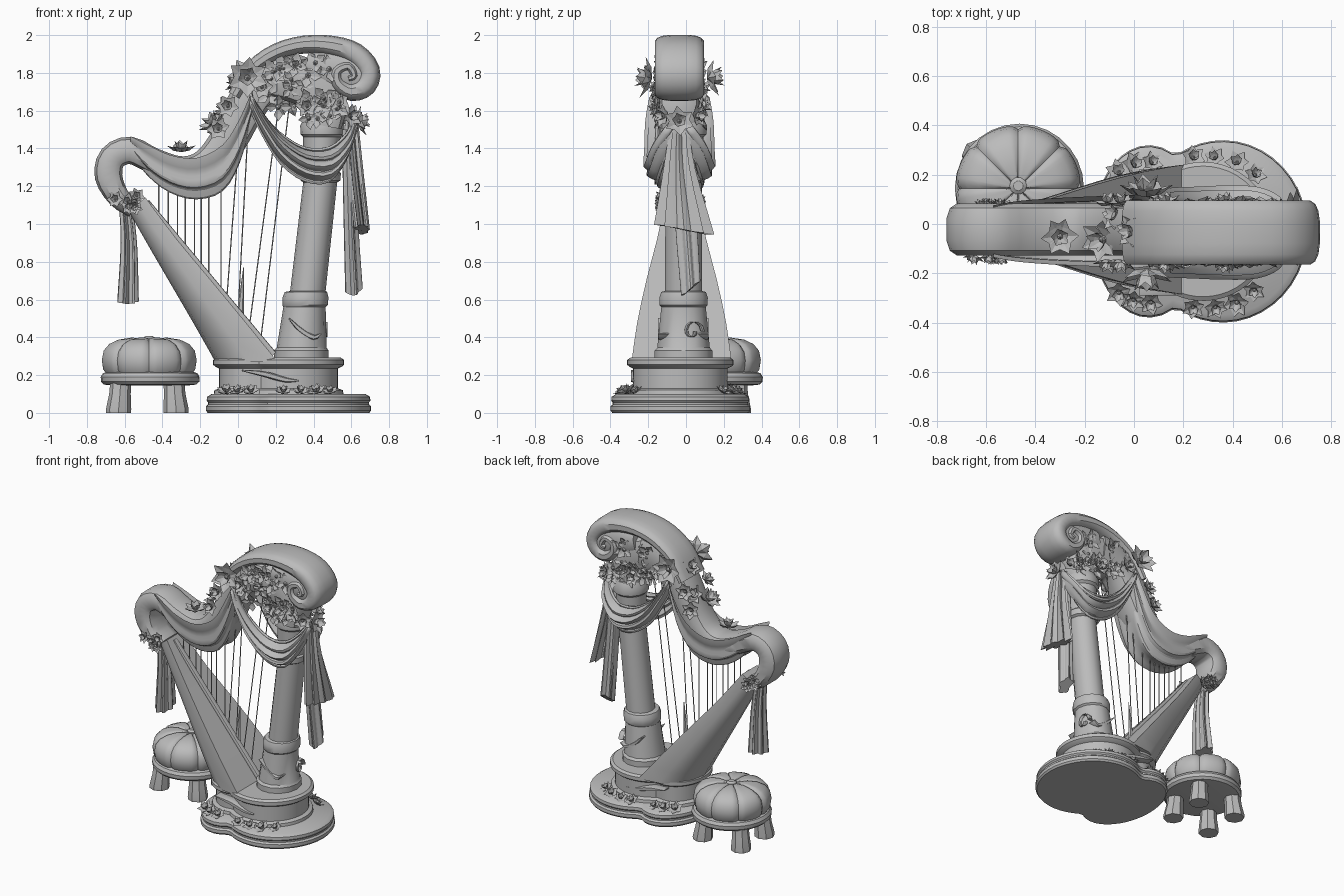
import bpy, bmesh, math, random
from mathutils import Vector

if "Cube" in bpy.data.objects:
    bpy.data.objects.remove(bpy.data.objects["Cube"])
random.seed(4)
YC = -0.035
stone = bpy.data.materials.new("stone_grey")
stone.diffuse_color = (0.5, 0.5, 0.5, 1)
stone.use_nodes = True
stone.node_tree.nodes["Principled BSDF"].inputs["Base Color"].default_value = stone.diffuse_color


def add(name, verts, faces, angle=35):
    me = bpy.data.meshes.new(name)
    me.from_pydata([tuple(v) for v in verts], [], faces)
    bm = bmesh.new()
    bm.from_mesh(me)
    bmesh.ops.recalc_face_normals(bm, faces=bm.faces)
    bm.to_mesh(me)
    bm.free()
    me.materials.append(stone)
    ob = bpy.data.objects.new(name, me)
    bpy.context.collection.objects.link(ob)
    bpy.ops.object.select_all(action='DESELECT')
    ob.select_set(True)
    bpy.context.view_layer.objects.active = ob
    if angle:
        bpy.ops.object.shade_smooth_by_angle(angle=math.radians(angle))
    return ob


def loft(name, rows, closed=True, angle=35):
    n = len(rows[0])
    faces = []
    for i in range(len(rows) - 1):
        for j in range(n if closed else n - 1):
            k = (j + 1) % n
            faces.append((i*n + j, i*n + k, (i+1)*n + k, (i+1)*n + j))
    if closed:
        faces += [tuple(range(n)), tuple(range((len(rows)-1)*n, len(rows)*n))]
    return add(name, [p for r in rows for p in r], faces, angle)


def spline(pts, k=4):
    # Catmull-Rom through tuples of any length
    P = [Vector(p) for p in pts]
    P = [2*P[0] - P[1]] + P + [2*P[-1] - P[-2]]
    out = []
    for i in range(1, len(P) - 2):
        a, b, c, d = P[i-1:i+3]
        for s in range(k):
            t = s / k
            out.append(0.5*(2*b + (c-a)*t + (2*a-5*b+4*c-d)*t*t + (3*b-a-3*c+d)*t**3))
    return out + [P[-2]]


def spow(v, e):
    return math.copysign(abs(v)**e, v)


def sweep(name, pts, half_w, yc=YC, n=12, e=0.55, k=3):
    # rounded-box section along a path of (x, z, half thickness)
    path, rows = spline(pts, k), []
    for i, p in enumerate(path):
        t = path[min(i+1, len(path)-1)] - path[max(i-1, 0)]
        t = Vector((t.x, t.y)).normalized()
        row = []
        for j in range(n):
            a = math.tau*(j + .5)/n
            u, w = spow(math.sin(a), e)*p.z, spow(math.cos(a), e)*half_w
            row.append((p.x - t.y*u, yc + w, p.y + t.x*u))
        rows.append(row)
    return loft(name, rows)


def ring(cx, cy, z, rx, ry, n=12, lobes=0, amp=0, slant=0):
    return [(cx + rx*(1 + amp*math.cos(lobes*a))*math.cos(a),
             cy + ry*(1 + amp*math.cos(lobes*a))*math.sin(a), z + slant*math.sin(a))
            for a in (math.tau*j/n for j in range(n))]


# two-lobed base: outline is the outer edge of two overlapping ellipses
def lobed(z, ells, grow, n=56):
    row, ox = [], 0.19
    for j in range(n):
        a = math.tau*j/n
        c, s, best = math.cos(a), math.sin(a), 0
        for cx, rx, ry in ells:
            rx, ry, d = rx + grow, ry + grow, ox - cx
            A, B, C = (c/rx)**2 + (s/ry)**2, d*c/rx**2, (d/rx)**2 - 1
            D = B*B - A*C
            if D > 0:
                best = max(best, (-B + math.sqrt(D))/A)
        row.append((ox + best*c, YC + 0.005 + best*s, z))
    return row


FOOT = [(0.36, 0.345, 0.37), (0.06, 0.23, 0.35)]
DRUM = [(0.28, 0.25, 0.25), (0.06, 0.16, 0.20)]
loft("foot_slab", [lobed(z, FOOT, g) for z, g in
     [(0, -.01), (.012, 0), (.035, 0), (.045, -.012), (.055, -.012), (.065, -.004), (.085, -.006), (.10, -.03)]])
loft("plinth_drum", [lobed(z, DRUM, g) for z, g in
     [(.09, .03), (.12, .025), (.13, 0), (.235, 0), (.245, .02), (.255, .032), (.28, .032), (.292, .015)]])

# leaning column with mouldings
COL = [(.28, .335, .145), (.33, .335, .145), (.345, .337, .132), (.56, .352, .112), (.57, .355, .12),
       (.61, .357, .122), (.64, .36, .112), (.645, .37, .094), (1.22, .435, .09), (1.23, .437, .105),
       (1.27, .44, .105), (1.28, .44, .095), (1.46, .445, .1), (1.475, .447, .115), (1.52, .447, .118), (1.56, .45, .1)]
loft("column", [ring(cx, YC + .022, z, r, r*1.08, 14) for z, cx, r in COL])

# tapered soundbox: flat string side, rounded back, flaring towards the base
rows = []
for lx, lz, rx, rz, w in spline([(-.58, 1.07, -.49, 1.14, .085), (-.46, .86, -.325, .92, .13),
                                 (-.32, .62, -.15, .71, .185), (-.21, .43, .04, .48, .235), (-.12, .27, .21, .27, .265)], 2):
    row = []
    for j in range(9):
        a = math.pi*j/8
        s = math.sin(a)**.8 if 0 < j < 8 else 0
        row.append((rx + (lx-rx)*s, YC + .012 + w*math.cos(a), rz + (lz-rz)*s))
    rows.append(row)
loft("soundbox", rows)
sweep("string_rail", [(-.48, 1.12, .012), (-.15, .72, .014), (.19, .31, .016)], .02)

# neck, curled shoulder and scroll
sweep("neck", [(-.55, 1.08, .05), (-.63, 1.14, .06), (-.685, 1.25, .075), (-.665, 1.35, .075), (-.57, 1.39, .074),
               (-.45, 1.335, .07), (-.3, 1.28, .08), (-.17, 1.31, .09), (-.06, 1.43, .1), (.04, 1.62, .11),
               (.15, 1.76, .12), (.32, 1.79, .13)], .108, -.022, e=.65)
sweep("crown_body", [(.12, 1.78, .1), (.3, 1.77, .13), (.43, 1.7, .12), (.46, 1.6, .11), (.45, 1.52, .1)], .11, YC)
sweep("scroll_band", [(-.02, 1.68, .035), (.07, 1.82, .04), (.2, 1.91, .045), (.35, 1.95, .048), (.5, 1.942, .055),
                      (.62, 1.9, .06), (.692, 1.815, .06), (.675, 1.735, .06), (.6, 1.7, .05), (.53, 1.745, .04),
                      (.525, 1.81, .035), (.585, 1.835, .03), (.615, 1.785, .025), (.585, 1.77, .02)], .132, YC, 16, .68)
sweep("scroll_core", [(.36, 1.85, .07), (.5, 1.82, .1), (.66, 1.79, .1)], .116, YC)

# strings as (top x, top z, foot x)
STR = [(x, 1.22, x) for x in (-.42, -.37, -.32, -.28, -.23, -.195, -.155, -.09)]
for x0, z0, x1 in STR + [(0, 1.4, -.06), (.055, 1.55, -.0), (.22, 1.66, .06), (.275, 1.66, .12)]:
    loft("string", [ring(x1, -.02, .53 - x1*1.19, .0035, .0035, 5), ring(x0, -.02, z0, .0035, .0035, 5)])
loft("tuning_spike", [ring(.01, -.02, .49, .022, .015, 6), ring(.03, -.02, .77, .002, .002, 6)])

# swag wrapped under the neck, from (x, top z, bottom z, half width)
rows = []
for x, zt, zb, w in spline([(-.57, 1.465, 1.38, .1), (-.48, 1.42, 1.26, .115), (-.36, 1.365, 1.17, .125),
                            (-.22, 1.35, 1.135, .132), (-.08, 1.42, 1.18, .137), (.01, 1.56, 1.33, .14),
                            (.08, 1.72, 1.58, .13)], 3):
    row = []
    for j in range(33):
        a = math.pi*j/32
        f = 1 + .06*math.cos(10*a)
        row.append((x, -.03 - w*f*spow(math.cos(a), .6), zt - (zt-zb)*abs(math.sin(a))**.8*f))
    rows.append(row)
loft("neck_swag", rows, False, 25)

# side swags draped from neck to capital, front and back
for side in (-1, 1):
    rows = []
    for x, zt, zb, d in spline([(.05, 1.71, 1.63, .13), (.12, 1.6, 1.48, .15), (.22, 1.49, 1.32, .155), (.35, 1.41, 1.225, .16),
                                (.48, 1.41, 1.22, .155), (.57, 1.48, 1.34, .115), (.61, 1.56, 1.48, .04)], 3):
        rows.append([(x + .02*math.sin(math.pi*v/20), YC + side*(d - .05 + .06*math.sin(math.pi*v/20)
                      + .014*math.cos(v*math.pi/2.5)), zt + (zb-zt)*v/20) for v in range(21)])
    ob = loft("capital_swag", rows, False, 25)
    m = ob.modifiers.new("thickness", 'SOLIDIFY')
    m.thickness = .014
    m.offset = 0


# pleated hanging tails from (x, y, z, rx, ry)
def tail(name, pts, lobes, slant):
    path = spline(pts, 3)
    loft(name, [ring(p[0], p[1], p[2], p[3], p[4], 36, lobes, .2, slant*(i/len(path))**3)
                for i, p in enumerate(path)], True, 25)


tail("shoulder_tail", [(-.6, 0, 1.14, .03, .04), (-.58, .0, .9, .038, .055), (-.585, .01, .59, .05, .075)], 7, .02)
tail("capital_tail_wide", [(.6, YC, 1.55, .03, .04), (.62, YC, 1.3, .035, .07), (.655, -.01, .97, .036, .135)], 9, -.04)
tail("capital_tail_long", [(.58, YC, 1.5, .03, .04), (.595, .0, 1.0, .035, .05), (.61, .025, .66, .042, .045)], 5, .06)


# pointed-petal flowers
def flower(name, pos, normal, r, rings=((6, .35, 1), (5, .95, .85))):
    nrm = Vector(normal).normalized()
    u = nrm.orthogonal().normalized()
    w, pos = nrm.cross(u), Vector(pos)
    V, F = [], []
    for count, elev, ln in rings:
        off = random.random()*6
        for i in range(count):
            a = off + math.tau*i/count + random.uniform(-.15, .15)
            d = u*math.cos(a) + w*math.sin(a)
            s = w*math.cos(a) - u*math.sin(a)
            ax = d*math.cos(elev) + nrm*math.sin(elev)
            up, L, b = nrm*math.cos(elev) - d*math.sin(elev), r*ln, len(V)
            V += [pos, pos + ax*L*.55 + s*L*.33 + up*L*.1, pos + ax*L + up*L*.08,
                  pos + ax*L*.55 - s*L*.33 + up*L*.1, pos + ax*L*.5, pos + ax*L*.5 - up*L*.08]
            for q in range(4):
                e = (q + 1) % 4
                F += [(b+q, b+e, b+4), (b+e, b+q, b+5)]
    b = len(V)
    V += [pos + (u*math.cos(q*1.0472) + w*math.sin(q*1.0472))*r*.2 + nrm*r*.12 for q in range(6)] + [pos + nrm*r*.35]
    F += [(b+q, b+(q+1) % 6, b+6) for q in range(6)]
    add(name, V, F, 0)


for x, y, z, n, r in [(-.3, -.05, 1.38, (0, -.1, 1), .085), (-.12, -.06, 1.52, (-.6, -.2, .8), .1),
                      (-.06, .03, 1.58, (-.7, .3, .6), .08), (.63, YC, 1.54, (1, 0, .2), .09),
                      (.59, -.11, 1.57, (.6, -.8, .1), .07), (.59, .05, 1.57, (.6, .8, .1), .07),
                      (0, -.03, 1.74, (-.7, 0, .6), .08)]:
    flower("neck_flower", (x, y, z), n, r)
for s in (-1, 1):
    flower("large_flower", (.05, YC + s*.145, 1.77), (0, s, .15), .12)
    for x, z in ((-.05, 1.62), (-.1, 1.5), (.13, 1.72), (.37, 1.62)):
        flower("side_flower", (x, YC + s*.11, z), (-.2, s, .2), .07)
    # foliage over the crown and around the capital
    for i in range(28):
        low = i > 19
        flower("crown_leaf", (random.uniform(.36, .56) if low else random.uniform(.13, .5), YC + s*.105,
                              random.uniform(1.54, 1.66) if low else random.uniform(1.62, 1.86)),
               (random.uniform(-.3, .3), s, random.uniform(-.3, .3)), random.uniform(.05, .08), ((4, .2, 1),))
    for i in range(7):
        a = random.uniform(-.2, 1)
        flower("shoulder_flower", (-.6 + random.uniform(-.05, .07), -.03 + s*.095, 1.11 + random.uniform(-.04, .04)),
               (-.4*a, s, .2), .05)
    # flowers resting on the base
    for x, y in ((-.06, .24), (.0, .27), (.07, .28), (.24, .3), (.33, .3), (.42, .28), (.49, .23)):
        flower("base_flower", (x, YC + s*y, .105), (random.uniform(-.4, .4), s*.5, 1), random.uniform(.05, .065))
    # carved leaves on column foot and drum
    sweep("column_leaf", [(.27, .5, .004), (.33, .44, .014), (.4, .4, .014), (.44, .42, .004)], .03, YC + .02 + s*.105, 8)
    sweep("drum_leaf", [(.02, .225, .004), (.14, .205, .016), (.25, .175, .014), (.32, .17, .004)], .035, YC + s*.222, 8)

# carved scroll on the outer side of the column foot
loft("column_side_curl", [ring(.455, YC + .07 + .055*(1-t)*math.cos(8*t), .43 + .065*(1-t)*math.sin(8*t), .02, .011, 8)
                          for t in (i/14 for i in range(12))])

# stool: legs, seat rim, tufted cushion, button
SX, SY = -.47, .145
for sx in (-1, 1):
    for sy in (-1, 1):
        loft("stool_leg", [ring(SX - .01 + sx*o, SY + sy*o*.87, z, r, r, 8) for z, o, r in
                           [(0, .152, .066), (.02, .152, .067), (.1, .145, .057), (.18, .14, .055)]])
loft("stool_rim", [ring(SX + .005, SY, z, r, r, 28) for z, r in
                   [(.145, .2), (.15, .245), (.165, .26), (.19, .262), (.21, .25), (.22, .22)]])
rows = []
for z, r in [(.2, .225), (.23, .247), (.28, .255), (.33, .245), (.365, .215), (.388, .165), (.398, .1), (.392, .04), (.385, .012)]:
    row = []
    for j in range(72):
        a = math.tau*j/72
        c = 1 - .06*(1 - abs(math.sin(4*a)))**4
        row.append((SX + r*c*math.cos(a), SY + r*c*math.sin(a), .2 + (z-.2)*(1 - (1-c)*.9)))
    rows.append(row)
loft("stool_cushion", rows)
loft("stool_button", [ring(SX, SY + .01, z, r, r, 10) for z, r in [(.37, .035), (.395, .035), (.406, .02)]])
